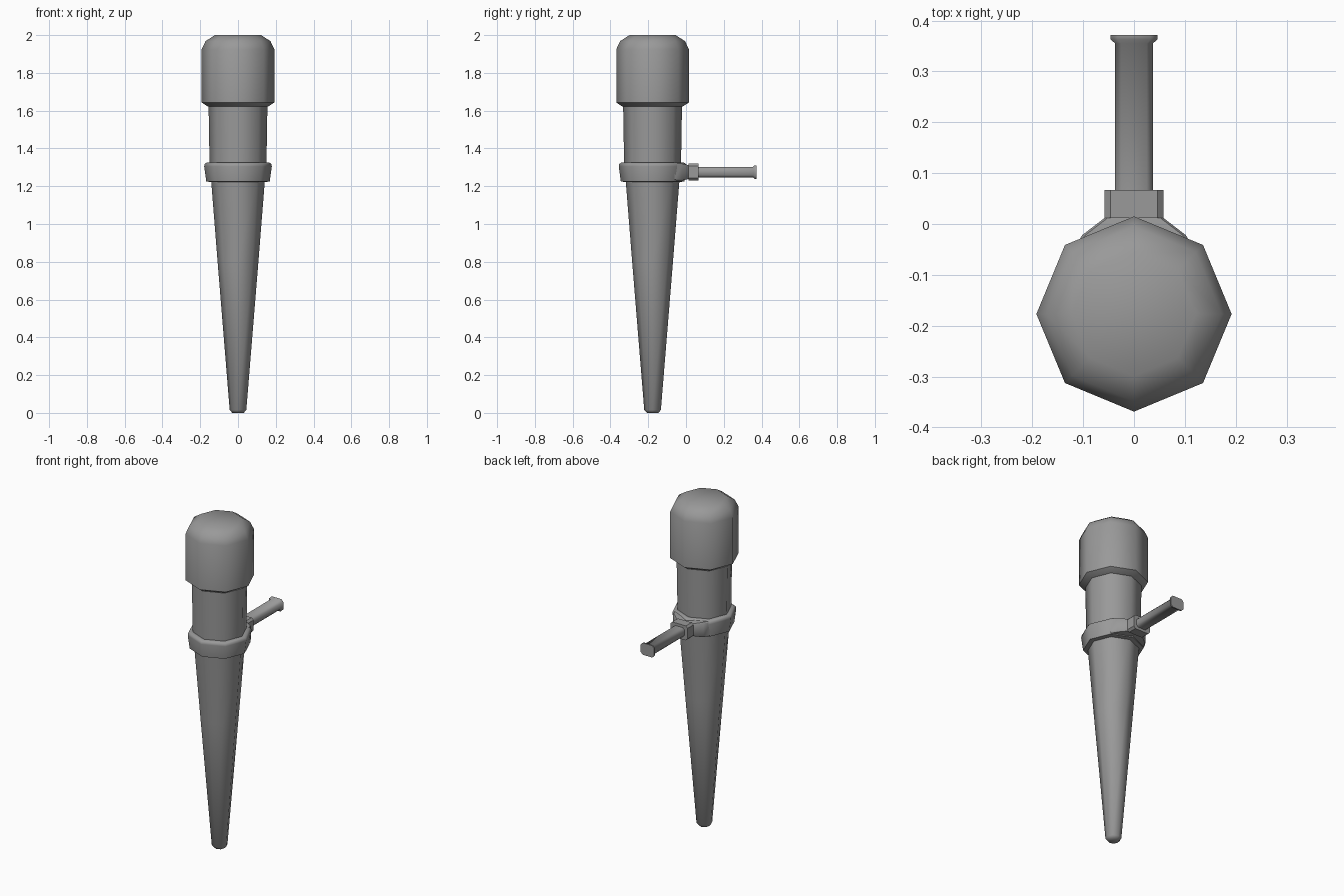
import bpy, bmesh, math
from mathutils import Vector

cube = bpy.data.objects.get("Cube")
if cube:
    bpy.data.objects.remove(cube, do_unlink=True)

grey = bpy.data.materials.new("matte grey")
grey.use_nodes = True
COLOUR = (0.32, 0.32, 0.32, 1)
grey.diffuse_color = COLOUR
grey.node_tree.nodes["Principled BSDF"].inputs["Base Color"].default_value = COLOUR

AXIS_Y = -0.177   # centre line of the upright body
ARM_Z = 1.275     # centre line of the side arm


def loft(name, rings, smooth_angle=40):
    """Skin a list of equal-length point rings and cap both ends."""
    bm = bmesh.new()
    loops = [[bm.verts.new(p) for p in ring] for ring in rings]
    n = len(loops[0])
    for a, b in zip(loops, loops[1:]):
        for i in range(n):
            j = (i + 1) % n
            bm.faces.new((a[i], a[j], b[j], b[i]))
    bm.faces.new(loops[0][::-1])
    bm.faces.new(loops[-1])
    bmesh.ops.recalc_face_normals(bm, faces=bm.faces)
    mesh = bpy.data.meshes.new(name)
    bm.to_mesh(mesh)
    bm.free()
    mesh.materials.append(grey)
    obj = bpy.data.objects.new(name, mesh)
    bpy.context.collection.objects.link(obj)
    bpy.ops.object.select_all(action='DESELECT')
    obj.select_set(True)
    bpy.context.view_layer.objects.active = obj
    bpy.ops.object.shade_smooth_by_angle(angle=math.radians(smooth_angle))
    return obj


def octagon(r, z):
    return [Vector((r * math.cos(k * math.pi / 4), AXIS_Y + r * math.sin(k * math.pi / 4), z))
            for k in range(8)]


def turned(name, profile, smooth_angle=50):
    return loft(name, [octagon(r, z) for r, z in profile], smooth_angle)


def chamfered(y, w, h, cut):
    """Rectangle with cut corners, facing along y."""
    corners = [(w, h - cut), (w - cut, h), (cut - w, h), (-w, h - cut),
               (-w, cut - h), (cut - w, -h), (w - cut, -h), (w, cut - h)]
    return [Vector((x, y, ARM_Z + z)) for x, z in corners]


# Upright body
turned("tapered_shaft", [(0.03, 0), (0.044, 0.015), (0.108, 0.8), (0.143, 1.24)])
turned("neck", [(0.15, 1.28), (0.156, 1.64)])
turned("collar", [(0.14, 1.222), (0.168, 1.225), (0.179, 1.305), (0.177, 1.318), (0.165, 1.325), (0.15, 1.325)])
turned("cap", [(0.15, 1.62), (0.16, 1.622), (0.192, 1.643), (0.192, 1.925), (0.172, 1.968), (0.122, 2.0)])

# Side arm
loft("lug", [chamfered(-0.06, 0.125, 0.046, 0.006), chamfered(-0.022, 0.102, 0.045, 0.006),
             chamfered(0.018, 0.05, 0.036, 0.006)], 30)
loft("arm_socket", [chamfered(0.012, 0.058, 0.044, 0.012), chamfered(0.067, 0.058, 0.044, 0.012)], 30)
loft("arm", [chamfered(0.05, 0.037, 0.028, 0.012), chamfered(0.355, 0.037, 0.028, 0.012),
             chamfered(0.363, 0.046, 0.036, 0.014), chamfered(0.372, 0.046, 0.036, 0.014)], 50)
